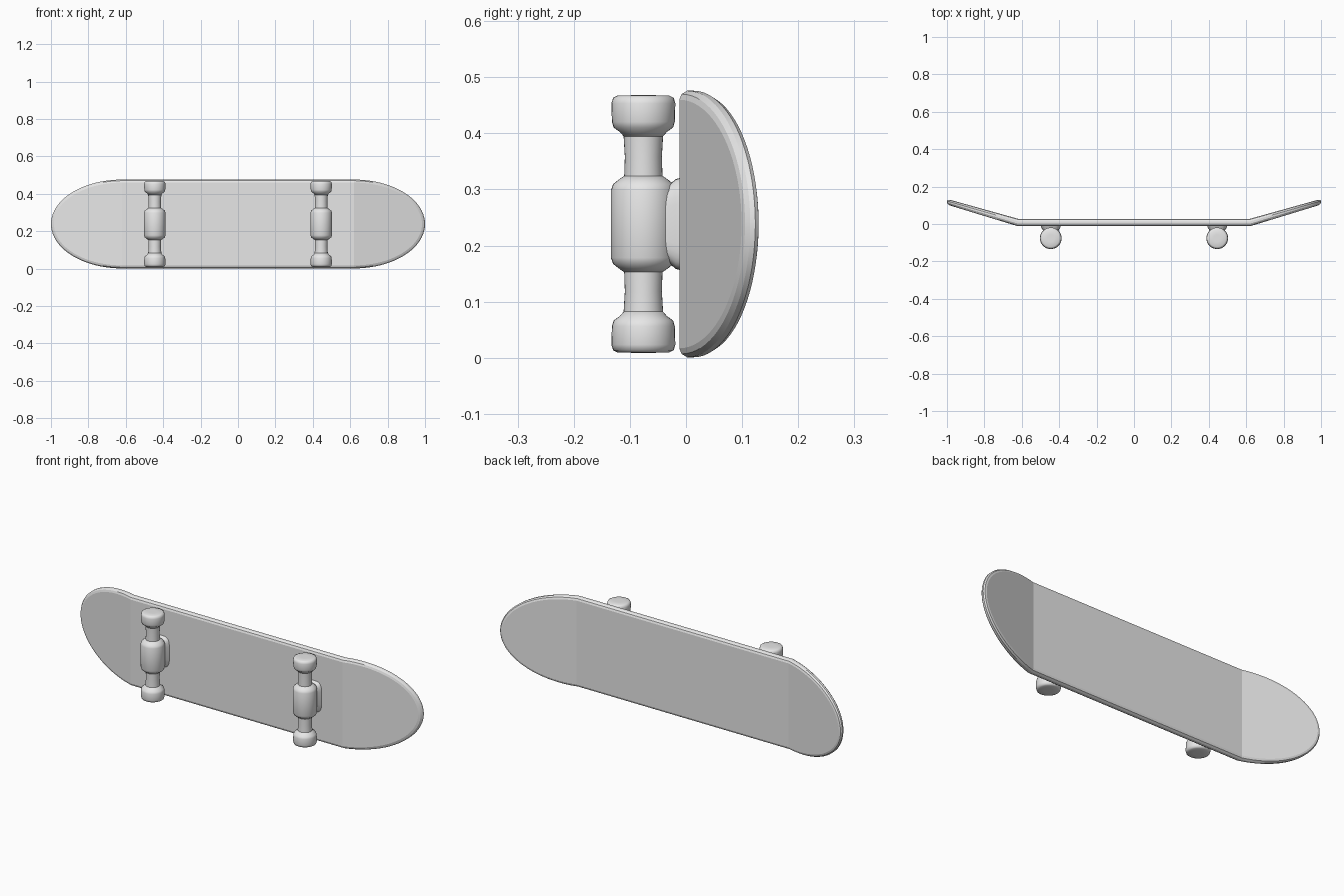
import bpy, bmesh, math

if "Cube" in bpy.data.objects:
    bpy.data.objects.remove(bpy.data.objects["Cube"])

grey = bpy.data.materials.new("plain_grey")
grey.diffuse_color = (0.8, 0.8, 0.8, 1)
grey.use_nodes = True
grey.node_tree.nodes["Principled BSDF"].inputs["Base Color"].default_value = grey.diffuse_color

MID_Z, HALF_W = 0.2385, 0.2375   # deck centre line and half width
BEND, TIP = 0.62, 1.0            # where nose and tail start and end


def finish(bm, name, angle=35):
    bmesh.ops.recalc_face_normals(bm, faces=bm.faces)
    mesh = bpy.data.meshes.new(name)
    bm.to_mesh(mesh)
    bm.free()
    ob = bpy.data.objects.new(name, mesh)
    bpy.context.collection.objects.link(ob)
    mesh.materials.append(grey)
    bpy.ops.object.select_all(action='DESELECT')
    ob.select_set(True)
    bpy.context.view_layer.objects.active = ob
    bpy.ops.object.shade_smooth_by_angle(angle=math.radians(angle))
    return ob


def deck():
    # stations along the board: round tail, flat middle, round nose
    n = 20
    arc = [(BEND + (TIP - BEND) * math.sin(t), math.cos(t))
           for t in (math.pi / 2 * i / n for i in range(n))]
    arc.append((TIP, 0.02))
    stations = [(-x, w) for x, w in reversed(arc)] + [(0, 1)] + arc

    # (inset, thickness fraction) from front face round the rim to back face
    layers = [(0.016, 0), (0.006, 0.1), (0, 0.35), (0, 0.65), (0.006, 0.9), (0.016, 1)]
    bm = bmesh.new()
    loops = []
    for inset, t in layers:
        top, bottom = [], []
        for x, w in stations:
            run = max(0, abs(x) - BEND) / (TIP - BEND)
            px = x
            if run > 0:
                px = math.copysign(BEND + run * (TIP - BEND - inset), x)
            rise = max(0, abs(px) - BEND) / (TIP - BEND)
            y = (-0.012 + 0.116 * rise) * (1 - t) + (0.028 + 0.106 * rise) * t
            h = w * (HALF_W - inset)
            top.append(bm.verts.new((px, y, MID_Z + h)))
            bottom.append(bm.verts.new((px, y, MID_Z - h)))
        loops.append((top, bottom))
    # rim
    rings = [top + bottom[::-1] for top, bottom in loops]
    for a, b in zip(rings, rings[1:]):
        for i in range(len(a)):
            j = (i + 1) % len(a)
            bm.faces.new((a[i], a[j], b[j], b[i]))
    # front and back faces, as strips so they fold at the bends
    for top, bottom in (loops[0], loops[-1]):
        for i in range(len(top) - 1):
            bm.faces.new((top[i], top[i + 1], bottom[i + 1], bottom[i]))
    return finish(bm, "deck", 12)


def lathe(name, x, y, profile, sides=32):
    # turned part about a vertical axis; profile is (radius, z)
    bm = bmesh.new()
    rings = []
    for r, z in profile:
        rings.append([bm.verts.new((x + r * math.cos(2 * math.pi * k / sides),
                                    y + r * math.sin(2 * math.pi * k / sides), z))
                      for k in range(sides)])
    for a, b in zip(rings, rings[1:]):
        for k in range(sides):
            j = (k + 1) % sides
            bm.faces.new((a[k], a[j], b[j], b[k]))
    bm.faces.new(rings[0])
    bm.faces.new(rings[-1])
    return finish(bm, name, 50)


def mount(name, x):
    # rounded block tapering from the base plate to the hub
    bm = bmesh.new()
    rings = []
    for y, hx, hz in ((0.0, 0.055, 0.085), (-0.018, 0.052, 0.08),
                      (-0.03, 0.043, 0.07), (-0.07, 0.04, 0.064)):
        ring = []
        for k in range(32):
            c, s = math.cos(math.pi * k / 16), math.sin(math.pi * k / 16)
            ring.append(bm.verts.new((x + hx * math.copysign(abs(c) ** 0.5, c), y,
                                      MID_Z + hz * math.copysign(abs(s) ** 0.5, s))))
        rings.append(ring)
    for a, b in zip(rings, rings[1:]):
        for k in range(32):
            j = (k + 1) % 32
            bm.faces.new((a[k], a[j], b[j], b[k]))
    bm.faces.new(rings[0])
    bm.faces.new(rings[-1])
    return finish(bm, name, 50)


deck()

# half profiles, measured as (radius, distance from the centre line)
WHEEL = [(0.034, 0.155), (0.042, 0.164), (0.053, 0.172), (0.056, 0.182),
         (0.057, 0.215), (0.054, 0.225), (0.046, 0.229), (0.02, 0.2295)]
HUB = [(0.034, 0.086), (0.044, 0.079), (0.054, 0.071), (0.058, 0.06)]
AXLE_Y = -0.076

for side, x in (("left", -0.445), ("right", 0.445)):
    lathe(side + "_axle", x, AXLE_Y,
          [(0.036, MID_Z - 0.17), (0.033, MID_Z - 0.12), (0.035, MID_Z - 0.06),
           (0.035, MID_Z + 0.06), (0.033, MID_Z + 0.12), (0.036, MID_Z + 0.17)])
    lathe(side + "_hub", x, AXLE_Y,
          [(r, MID_Z - d) for r, d in HUB] + [(r, MID_Z + d) for r, d in reversed(HUB)])
    for end, s in (("lower", -1), ("upper", 1)):
        lathe(f"{side}_{end}_wheel", x, AXLE_Y, [(r, MID_Z + s * d) for r, d in WHEEL])
    mount(side + "_mount", x)
